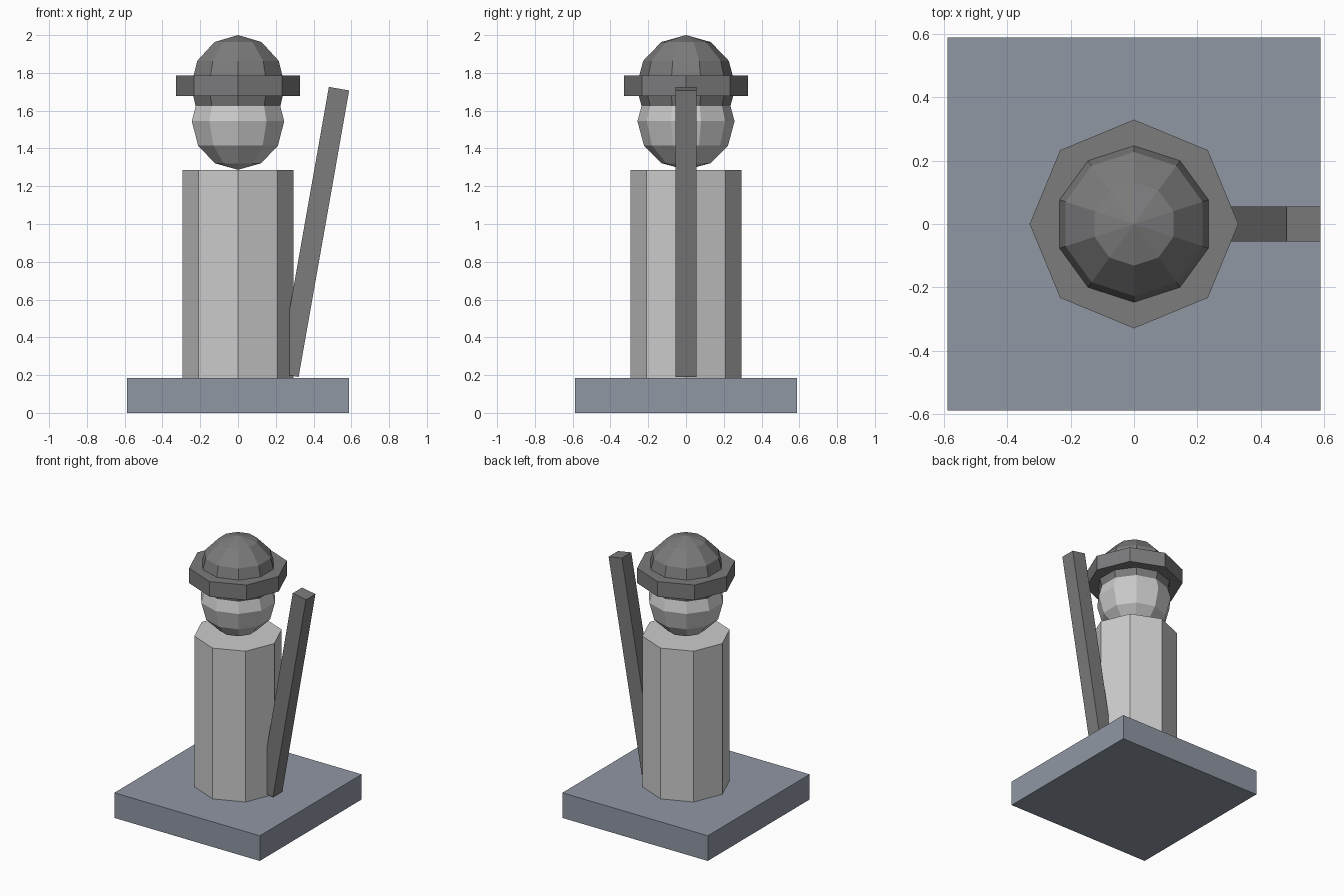
import bpy
from math import radians, pi

if "Cube" in bpy.data.objects:
    bpy.data.objects.remove(bpy.data.objects["Cube"])


def material(name, rgb):
    mat = bpy.data.materials.new(name)
    mat.diffuse_color = (*rgb, 1)
    mat.use_nodes = True
    mat.node_tree.nodes["Principled BSDF"].inputs["Base Color"].default_value = mat.diffuse_color
    return mat


SLATE = material("slate", (0.28, 0.31, 0.37))
DARK = material("dark_grey", (0.2, 0.2, 0.205))


def finish(name, mat=None):
    ob = bpy.context.object
    ob.name = name
    if mat:
        ob.data.materials.append(mat)
    return ob


def box(name, loc, size, tilt=0, mat=None):
    bpy.ops.mesh.primitive_cube_add(size=1, location=loc, rotation=(0, tilt, 0))
    ob = finish(name, mat)
    ob.scale = size
    return ob


def octagon(name, radius, z0, z1, mat=None):
    # Corners lie on the x and y axes
    bpy.ops.mesh.primitive_cylinder_add(vertices=8, radius=radius, depth=z1 - z0,
                                        location=(0, 0, (z0 + z1) / 2))
    return finish(name, mat)


def ball(name, radius, height, z, mat=None):
    # Ten-sided ball, turned so that corners lie on the y axis
    bpy.ops.mesh.primitive_uv_sphere_add(segments=10, ring_count=6, radius=1,
                                         location=(0, 0, z))
    ob = finish(name, mat)
    first = max(ob.data.vertices, key=lambda v: v.co.x)
    if abs(first.co.y) < 1e-4:
        ob.rotation_euler.z = pi / 2
    ob.scale = (radius, radius, height)
    return ob


# Square plinth
box("base", (0, 0, 0.092), (1.177, 1.177, 0.184), mat=SLATE)

# Figure
octagon("body", 0.294, 0.184, 1.287)
ball("head", 0.257, 0.257, 1.544)

# Helmet dome and brim
ball("helmet_dome", 0.262, 0.273, 1.727, DARK)
octagon("helmet_brim", 0.329, 1.677, 1.787, DARK)

# Leaning staff at the figure's side
box("staff", (0.401, 0, 0.958), (0.109, 0.109, 1.54), radians(10), DARK)
